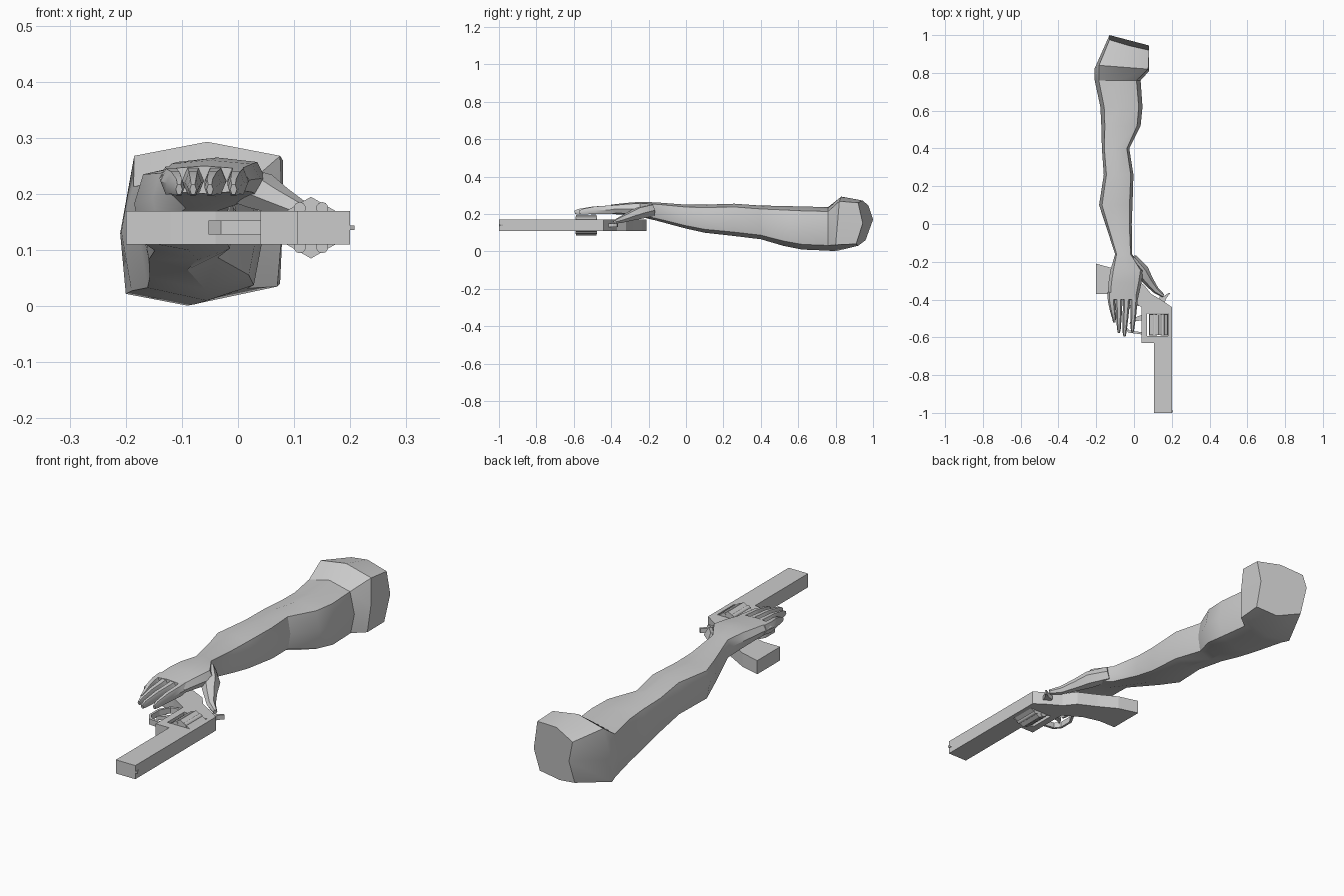
import bpy, bmesh, math
from mathutils import Vector

if "Cube" in bpy.data.objects:
    bpy.data.objects.remove(bpy.data.objects["Cube"], do_unlink=True)

GREY = bpy.data.materials.new("plain_grey")
GREY.use_nodes = True
GREY.diffuse_color = (0.6, 0.6, 0.6, 1)
GREY.node_tree.nodes["Principled BSDF"].inputs["Base Color"].default_value = (0.6, 0.6, 0.6, 1)


def finish(name, bm, smooth=None):
    bmesh.ops.recalc_face_normals(bm, faces=bm.faces)
    mesh = bpy.data.meshes.new(name)
    bm.to_mesh(mesh)
    bm.free()
    mesh.materials.append(GREY)
    ob = bpy.data.objects.new(name, mesh)
    bpy.context.collection.objects.link(ob)
    if smooth:
        bpy.ops.object.select_all(action="DESELECT")
        ob.select_set(True)
        bpy.context.view_layer.objects.active = ob
        bpy.ops.object.shade_smooth_by_angle(angle=math.radians(smooth))
    return ob


def loft(name, rings, smooth=None):
    """Skin a list of equal-length point rings and cap both ends."""
    bm = bmesh.new()
    loops = [[bm.verts.new(p) for p in ring] for ring in rings]
    for a, b in zip(loops, loops[1:]):
        for i in range(len(a)):
            j = (i + 1) % len(a)
            bm.faces.new((a[i], a[j], b[j], b[i]))
    bm.faces.new(loops[0])
    bm.faces.new(loops[-1])
    return finish(name, bm, smooth)


def plate(name, outline, z0, z1):
    return loft(name, [[(x, y, z) for x, y in outline] for z in (z0, z1)])


def box(name, x0, x1, y0, y1, z0, z1):
    return plate(name, [(x0, y0), (x1, y0), (x1, y1), (x0, y1)], z0, z1)


def rod(name, x, z, y0, y1, r, sides, smooth=None):
    angles = [math.pi / 2 + math.tau * i / sides for i in range(sides)]
    return loft(name, [[(x + r * math.cos(a), y, z + r * math.sin(a)) for a in angles]
                       for y in (y0, y1)], smooth)


def digit(name, path, sides=6):
    """Tapered finger: path entries are (centre, half width, half height)."""
    rings = []
    for k, (c, w, h) in enumerate(path):
        d = Vector(path[min(k + 1, len(path) - 1)][0]) - Vector(path[max(k - 1, 0)][0])
        side = d.cross(Vector((0, 0, 1))).normalized()
        up = side.cross(d).normalized()
        rings.append([Vector(c) + side * w * math.cos(a) + up * h * math.sin(a)
                      for a in [math.tau * i / sides for i in range(sides)]])
    return loft(name, rings, 40)


# Arm and palm: faceted sections given as y, left x, right x, bottom z, top z
PROFILE = [(-0.82, 0.9), (0, 1), (0.82, 0.9), (1, 0.5), (0.85, 0.12), (0.1, 0), (-0.85, 0.1), (-1, 0.55)]
SECTIONS = [
    (-0.40, -0.14, 0.02, 0.20, 0.25), (-0.31, -0.135, 0.04, 0.195, 0.26),
    (-0.245, -0.125, 0.05, 0.185, 0.265), (-0.16, -0.10, -0.01, 0.165, 0.262),
    (0, -0.152, -0.012, 0.122, 0.25), (0.1, -0.185, -0.008, 0.10, 0.25),
    (0.26, -0.16, -0.003, 0.082, 0.255), (0.4, -0.17, -0.025, 0.065, 0.245),
    (0.52, -0.173, 0.035, 0.03, 0.243), (0.62, -0.178, 0.045, 0.01, 0.24),
    (0.76, -0.208, 0.035, 0.004, 0.237),
]
rings = [[((l + r) / 2 + u * (r - l) / 2, y, b + v * (t - b)) for u, v in PROFILE]
         for y, l, r, b, t in SECTIONS]
# Flared upper end, closed by a slanted face
rings.append([(-0.185, 0.84, 0.268), (-0.055, 0.83, 0.293), (0.075, 0.82, 0.268), (0.08, 0.81, 0.15),
              (0.07, 0.80, 0.035), (-0.09, 0.80, 0.001), (-0.2, 0.80, 0.022), (-0.21, 0.82, 0.13)])
rings.append([(-0.13, 0.975, 0.245), (-0.03, 0.945, 0.272), (0.08, 0.92, 0.26), (0.08, 0.945, 0.15),
              (0.075, 0.91, 0.04), (-0.03, 0.92, 0.03), (-0.13, 0.96, 0.06), (-0.13, 1.0, 0.17)])
loft("arm", rings, 32)

# Four fingers: base x, tip x, tip y
for name, bx, tx, ty in [("little_finger", -0.119, -0.105, -0.52), ("ring_finger", -0.08, -0.08, -0.575),
                         ("middle_finger", -0.04, -0.05, -0.595), ("index_finger", 0, -0.008, -0.572)]:
    mx, my = (bx + tx) / 2, (ty - 0.4) / 2
    digit(name, [((bx, -0.36, 0.228), 0.021, 0.024), ((bx, -0.41, 0.222), 0.019, 0.027),
                 ((mx, my, 0.22), 0.015, 0.023), ((tx, ty + 0.02, 0.212), 0.010, 0.017),
                 ((tx, ty, 0.208), 0.006, 0.010)])

# Thumb
digit("thumb", [((-0.01, -0.18, 0.22), 0.025, 0.035), ((0.04, -0.25, 0.205), 0.04, 0.035),
                ((0.075, -0.30, 0.187), 0.028, 0.026), ((0.115, -0.35, 0.168), 0.018, 0.018),
                ((0.155, -0.38, 0.158), 0.009, 0.011)])

# Revolver body lying on its side: barrel, frame and bent grip
body = plate("revolver_body", [
    (0.105, -1), (0.2, -1), (0.2, -0.44), (0.15, -0.405), (0.09, -0.37), (0.05, -0.32),
    (-0.03, -0.28), (-0.11, -0.235), (-0.2, -0.21), (-0.2, -0.37), (-0.12, -0.37),
    (-0.04, -0.39), (0.04, -0.44), (0.04, -0.63), (0.105, -0.63)], 0.11, 0.17)
window = box("window_cutter", 0.07, 0.18, -0.592, -0.474, 0.05, 0.25)
window.hide_render = True
window.hide_set(True)
cut = body.modifiers.new("window", "BOOLEAN")
cut.object = window
cut.solver = "EXACT"
bpy.context.view_layer.objects.active = body
body.select_set(True)
bpy.ops.object.modifier_apply(modifier=cut.name)
bpy.data.objects.remove(window, do_unlink=True)

# Six-sided drum with round chambers
rod("drum", 0.13, 0.14, -0.588, -0.478, 0.055, 6)
for i in range(6):
    a = math.tau * i / 6
    rod("chamber", 0.13 + 0.04 * math.cos(a), 0.14 + 0.04 * math.sin(a), -0.591, -0.476, 0.011, 10, 40)

# Trigger guard: a thin strap bent round the trigger
strap = [(0.045, -0.585), (-0.03, -0.575), (-0.053, -0.545), (-0.053, -0.48), (-0.025, -0.43), (0.03, -0.42)]
inner = [(0.045, -0.573), (-0.025, -0.564), (-0.043, -0.54), (-0.043, -0.485), (-0.02, -0.442), (0.03, -0.432)]
plate("trigger_guard", strap + inner[::-1], 0.128, 0.153)
plate("trigger", [(0.045, -0.51), (0.0, -0.515), (-0.025, -0.53), (-0.01, -0.5), (0.045, -0.48)], 0.132, 0.148)

# Hammer and front sight
plate("hammer", [(0.13, -0.42), (0.16, -0.42), (0.172, -0.39), (0.192, -0.368),
                 (0.185, -0.364), (0.16, -0.38), (0.135, -0.385)], 0.13, 0.15)
plate("front_sight", [(0.198, -1), (0.208, -0.995), (0.198, -0.975)], 0.136, 0.144)
